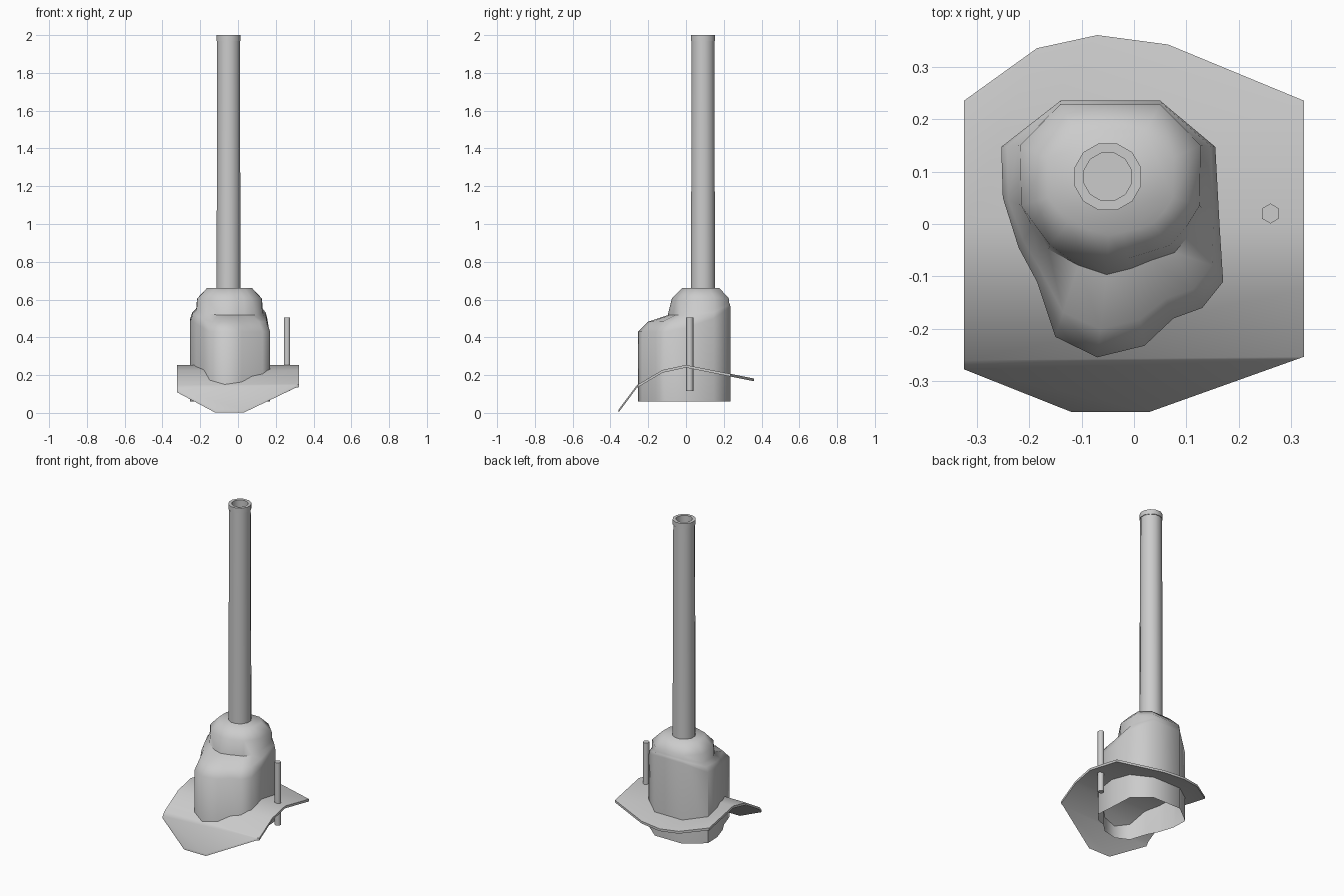
import bpy, bmesh, math
from mathutils import Vector

if "Cube" in bpy.data.objects:
    bpy.data.objects.remove(bpy.data.objects["Cube"])


def finish(name, bm, angle=40):
    bmesh.ops.recalc_face_normals(bm, faces=bm.faces)
    me = bpy.data.meshes.new(name)
    bm.to_mesh(me)
    bm.free()
    ob = bpy.data.objects.new(name, me)
    bpy.context.collection.objects.link(ob)
    bpy.ops.object.select_all(action='DESELECT')
    ob.select_set(True)
    bpy.context.view_layer.objects.active = ob
    bpy.ops.object.shade_smooth_by_angle(angle=math.radians(angle))
    return ob


def loft(name, rings, cap_start=False, cap_end=False, angle=40):
    bm = bmesh.new()
    vs = [[bm.verts.new(p) for p in r] for r in rings]
    n = len(vs[0])
    for a, b in zip(vs, vs[1:]):
        for i in range(n):
            j = (i + 1) % n
            bm.faces.new((a[i], a[j], b[j], b[i]))
    if cap_start:
        bm.faces.new(vs[0])
    if cap_end:
        bm.faces.new(vs[-1])
    return finish(name, bm, angle)


def circle(cx, cy, r, z, n, turn=0.0):
    return [(cx + r * math.cos(turn + math.tau * i / n),
             cy + r * math.sin(turn + math.tau * i / n), z) for i in range(n)]


# Bent base sheet: flat outline cut along the bends, then lifted to the profile
outline = [(-.324, .235), (-.185, .335), (-.07, .36), (.065, .342), (.324, .235),
           (.324, -.253), (.03, -.358), (-.12, -.358), (-.324, -.277)]
bends = [(-.36, .013), (-.26, .147), (-.125, .227), (0, .254), (.36, .182)]


def sheet_z(y):
    for (y0, z0), (y1, z1) in zip(bends, bends[1:]):
        if y <= y1 + 1e-6:
            return z0 + (z1 - z0) * (y - y0) / (y1 - y0)
    return bends[-1][1]


bm = bmesh.new()
bm.faces.new([bm.verts.new((x, y, 0)) for x, y in outline])
for y, _ in bends[1:-1]:
    bmesh.ops.bisect_plane(bm, geom=bm.verts[:] + bm.edges[:] + bm.faces[:],
                           plane_co=(0, y, 0), plane_no=(0, 1, 0))
for v in bm.verts:
    v.co.z = sheet_z(v.co.y)
ext = bmesh.ops.extrude_face_region(bm, geom=bm.faces[:], use_keep_orig=True)
for v in [g for g in ext["geom"] if isinstance(g, bmesh.types.BMVert)]:
    v.co.z -= .0145
finish("base_sheet", bm, 45)

# Body: (wall x, wall y, shoulder z, dome x, dome y) around the outline
body = [(-.14, .235, .56, -.14, .228), (.05, .235, .56, .05, .228),
        (.155, .147, .50, .127, .15), (.163, .0, .45, .125, .035),
        (.17, -.11, .43, .10, -.005), (.13, -.16, .43, .07, -.04),
        (.075, -.18, .43, .03, -.053), (.02, -.232, .43, -.01, -.065),
        (-.07, -.254, .43, -.05, -.075), (-.15, -.215, .43, -.10, -.06),
        (-.185, -.11, .45, -.16, -.04), (-.22, -.045, .47, -.19, .0),
        (-.25, .05, .49, -.215, .035), (-.253, .147, .50, -.217, .15)]


def body_ring(t, k):
    # t: 1 = wall, 0 = dome; k: height from shoulder to dome
    return [(dx + (x - dx) * t, dy + (y - dy) * t, zs + (.605 - zs) * k)
            for x, y, zs, dx, dy in body]


rings = [[(x, y, .06) for x, y, *_ in body],
         body_ring(1, 0), body_ring(.7, .3), body_ring(.12, .5), body_ring(0, 1),
         [(-.045 + (p[3] + .045) * .7, .08 + (p[4] - .08) * .66, .66) for p in body]]
loft("body", rings, cap_end=True, angle=50)

# Tall pipe with a thin collar and recessed mouth
steps = [(.066, .64), (.062, 1.97), (.066, 1.97), (.066, 2.0), (.047, 2.0), (.047, 1.9)]
loft("pipe", [circle(-.05, .09, r, z, 12, math.pi / 12) for r, z in steps],
     cap_end=True, angle=40)

# Thin hexagonal peg through the sheet
loft("peg", [circle(.26, .02, .019, z, 6, math.pi / 6) for z in (.115, .505)],
     cap_start=True, cap_end=True, angle=65)
